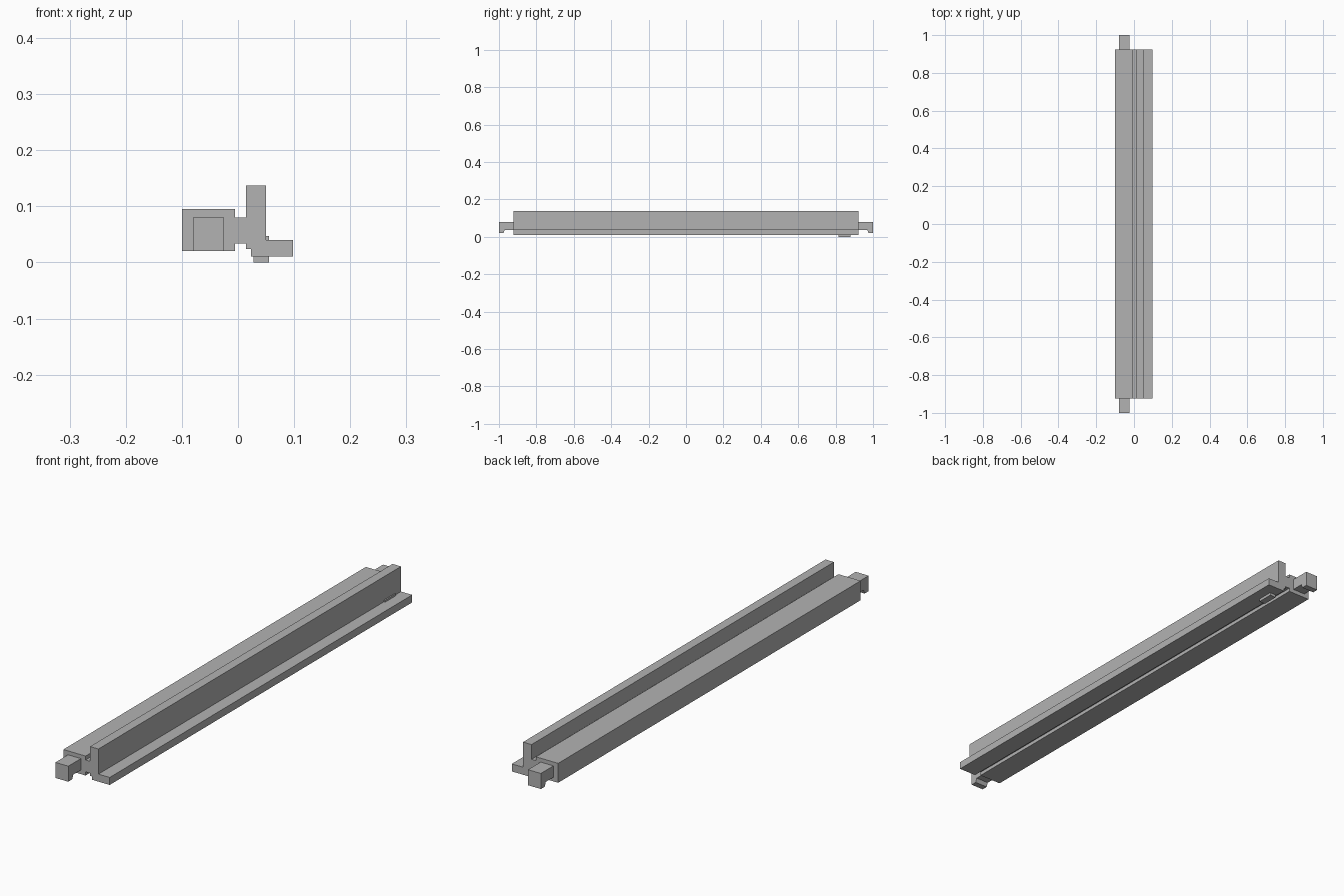
import bpy
import bmesh

cube = bpy.data.objects.get("Cube")
if cube:
    bpy.data.objects.remove(cube, do_unlink=True)

grey = bpy.data.materials.new("plain grey")
grey.use_nodes = True
COLOUR = (0.45, 0.45, 0.45, 1)
grey.diffuse_color = COLOUR
grey.node_tree.nodes["Principled BSDF"].inputs["Base Color"].default_value = COLOUR


def extrude(name, outline, vector):
    """Prism made by sweeping a closed outline along a vector."""
    bm = bmesh.new()
    face = bm.faces.new([bm.verts.new(p) for p in outline])
    swept = bmesh.ops.extrude_face_region(bm, geom=[face])["geom"]
    bmesh.ops.translate(bm, vec=vector,
                        verts=[g for g in swept if isinstance(g, bmesh.types.BMVert)])
    bmesh.ops.recalc_face_normals(bm, faces=bm.faces)
    mesh = bpy.data.meshes.new(name)
    bm.to_mesh(mesh)
    bm.free()
    mesh.materials.append(grey)
    obj = bpy.data.objects.new(name, mesh)
    bpy.context.collection.objects.link(obj)
    return obj


def box(name, x0, x1, y0, y1, z0, z1):
    outline = [(x0, y0, z0), (x1, y0, z0), (x1, y0, z1), (x0, y0, z1)]
    return extrude(name, outline, (0, y1 - y0, 0))


# Rail: square bar, thin web, tall fin and low flange in one section
HALF = 0.923
section = [
    (-0.1, 0.02), (-0.005, 0.02), (-0.005, 0.034), (0.014, 0.034),
    (0.014, 0.024), (0.023, 0.024), (0.023, 0.011), (0.098, 0.011),
    (0.098, 0.04), (0.05, 0.04), (0.05, 0.137), (0.014, 0.137),
    (0.014, 0.08), (-0.005, 0.08), (-0.005, 0.095), (-0.1, 0.095),
]
extrude("rail", [(x, -HALF, z) for x, z in section], (0, 2 * HALF, 0))

# End hooks with a downturned lip
hook = [(HALF, 0.036), (0.97, 0.036), (0.976, 0.02), (1, 0.02), (1, 0.08), (HALF, 0.08)]
for name, side in (("front_hook", -1), ("back_hook", 1)):
    extrude(name, [(-0.08, side * y, z) for y, z in hook], (0.055, 0, 0))

# Locating tab under the flange and its small stop above
box("locating_tab", 0.028, 0.055, 0.815, 0.88, 0, 0.011)
box("tab_stop", 0.05, 0.055, 0.82, 0.885, 0.04, 0.047)
